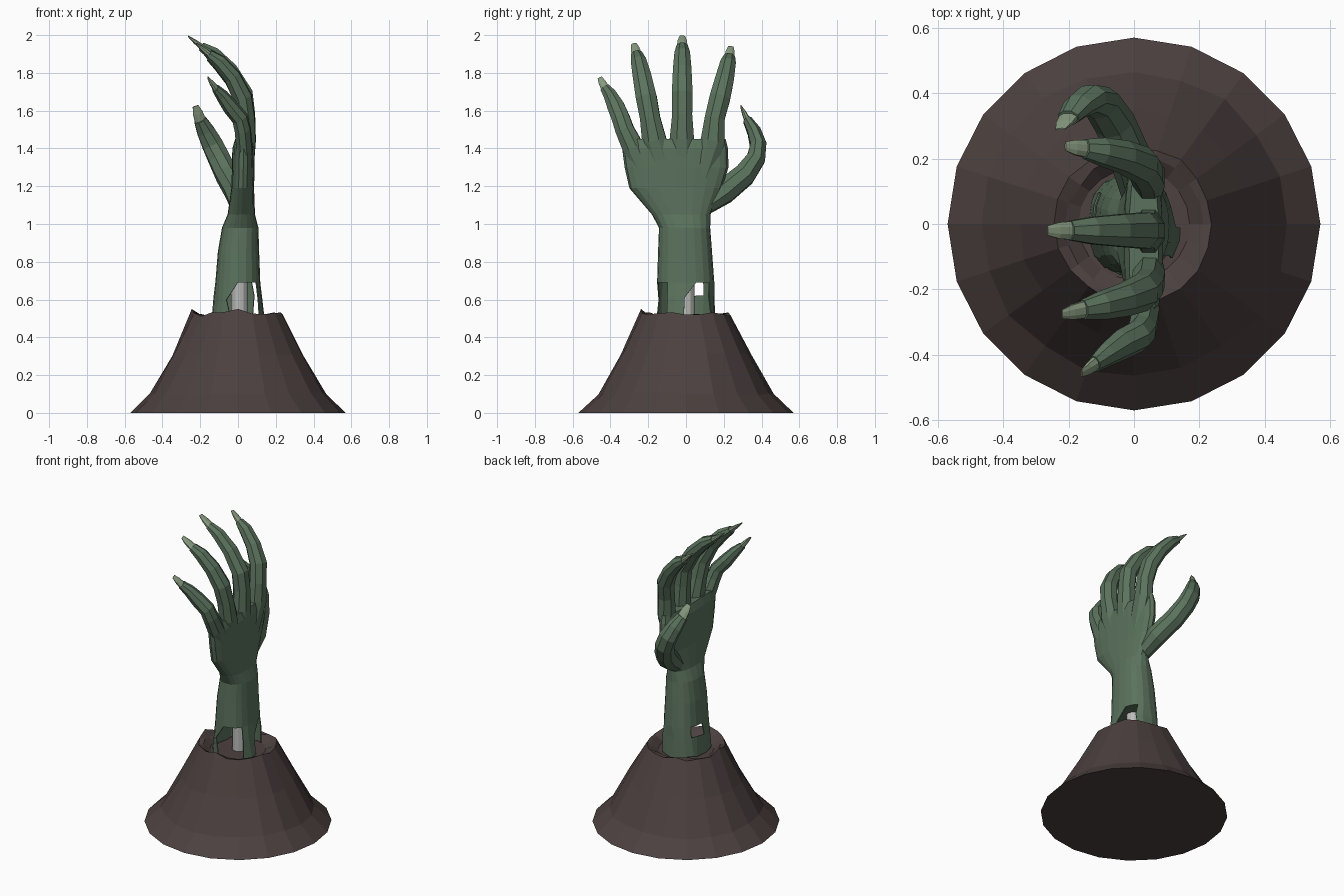
import bpy, bmesh, math, random
from mathutils import Vector

if "Cube" in bpy.data.objects:
    bpy.data.objects.remove(bpy.data.objects["Cube"])

random.seed(4)


def material(name, rgb):
    m = bpy.data.materials.new(name)
    m.diffuse_color = (*rgb, 1)
    m.use_nodes = True
    m.node_tree.nodes["Principled BSDF"].inputs["Base Color"].default_value = m.diffuse_color
    return m


SKIN = material("green skin", (0.105, 0.17, 0.11))
NAIL = material("pale nail", (0.25, 0.33, 0.22))
BONE = material("grey bone", (0.50, 0.50, 0.49))
SOIL = material("dark soil", (0.072, 0.052, 0.050))


def finish(name, bm, mat):
    bmesh.ops.recalc_face_normals(bm, faces=bm.faces)
    me = bpy.data.meshes.new(name)
    bm.to_mesh(me)
    bm.free()
    me.materials.append(mat)
    ob = bpy.data.objects.new(name, me)
    bpy.context.collection.objects.link(ob)
    return ob


def loft(name, rings, mat):
    """Skin a list of equal rings and cap both ends."""
    bm = bmesh.new()
    vs = [[bm.verts.new(p) for p in r] for r in rings]
    n = len(vs[0])
    for a, b in zip(vs, vs[1:]):
        for i in range(n):
            j = (i + 1) % n
            bm.faces.new((a[i], a[j], b[j], b[i]))
    bm.faces.new(vs[0])
    bm.faces.new(vs[-1])
    return finish(name, bm, mat)


def tube_rings(path, wide, n=8):
    """path: (x, y, z, half width, half thickness); wide: width direction."""
    pts = [Vector(p[:3]) for p in path]
    rings = []
    for k, p in enumerate(path):
        t = (pts[min(k + 1, len(pts) - 1)] - pts[max(k - 1, 0)]).normalized()
        nrm = t.cross(Vector(wide)).normalized()
        w = nrm.cross(t)
        angs = [2 * math.pi * (i + 0.5) / n for i in range(n)]
        rings.append([pts[k] + w * p[3] * 1.06 * math.cos(a) + nrm * p[4] * 1.06 * math.sin(a)
                      for a in angs])
    return rings


# soil mound: faceted cone with an uneven rim and a shallow crater
SIDES = 20
rings = []
for r, z, jr, jz in [(0.57, 0, 0, 0), (0.468, 0.1, 0.008, 0.008), (0.35, 0.31, 0.006, 0.01),
                     (0.24, 0.522, 0.006, 0.013), (0.205, 0.515, 0.008, 0.01),
                     (0.17, 0.485, 0, 0)]:
    ring = []
    for i in range(SIDES):
        a = 2 * math.pi * i / SIDES
        rr = r + random.uniform(-jr, jr)
        zz = z + random.uniform(-jz, jz)
        if r == 0.24 and i in (10, 15):
            zz = 0.55
        ring.append((rr * math.cos(a), rr * math.sin(a), zz))
    rings.append(ring)
loft("soil_mound", rings, SOIL)

# bone in the torn forearm
loft("bone", [[(0.007 + 0.043 * math.cos(math.pi * i / 6), 0.002 + 0.043 * math.sin(math.pi * i / 6), z)
               for i in range(12)] for z in (0.47, 0.72)], BONE)


# forearm and palm: rounded slices (z, ymin, ymax, xmin, xmax)
def slice_ring(z, y0, y1, x0, x1, n=SIDES, power=0.85):
    ring = []
    for i in range(n):
        c, s = math.cos(2 * math.pi * i / n), math.sin(2 * math.pi * i / n)
        ring.append(((x0 + x1) / 2 + (x1 - x0) / 2 * math.copysign(abs(c) ** power, c),
                     (y0 + y1) / 2 + (y1 - y0) / 2 * math.copysign(abs(s) ** power, s), z))
    return ring


SLICES = [(0.69, -0.153, 0.15, -0.12, 0.118), (0.85, -0.148, 0.138, -0.107, 0.112),
          (0.98, -0.143, 0.128, -0.085, 0.108), (1.05, -0.18, 0.13, -0.055, 0.09),
          (1.19, -0.30, 0.19, -0.035, 0.085), (1.30, -0.325, 0.225, -0.032, 0.088),
          (1.40, -0.338, 0.222, -0.03, 0.088), (1.45, -0.325, 0.21, -0.015, 0.075)]
loft("forearm_and_palm", [slice_ring(*s) for s in SLICES], SKIN)

# torn skin hanging below the forearm, with gaps
rows = [slice_ring(*SLICES[0]), slice_ring(0.61, -0.157, 0.152, -0.13, 0.128),
        slice_ring(0.485, -0.16, 0.155, -0.14, 0.142)]
for row in rows[1:]:
    for i, (x, y, z) in enumerate(row):
        a = math.radians(random.uniform(-6, 6))
        row[i] = (x * math.cos(a) - y * math.sin(a), x * math.sin(a) + y * math.cos(a),
                  z + random.uniform(-0.015, 0.015))
gaps = [{14, 15, 16, 17, 0, 1, 2, 8, 9}, {14, 15, 16, 17, 0, 1, 2}]
bm = bmesh.new()
vs = [[bm.verts.new(p) for p in r] for r in rows]
for k in range(2):
    for i in range(SIDES):
        j = (i + 1) % SIDES
        if i not in gaps[k]:
            bm.faces.new((vs[k][i], vs[k][j], vs[k + 1][j], vs[k + 1][i]))
        elif k == 0 and i in (13, 14, 0, 3):   # jagged corner flaps
            bm.faces.new((vs[0][i], vs[0][j], vs[1][i]))
bmesh.ops.delete(bm, geom=[v for v in bm.verts if not v.link_faces], context='VERTS')
torn = finish("torn_skin", bm, SKIN)
mod = torn.modifiers.new("thickness", 'SOLIDIFY')
mod.thickness = 0.006


# fingers: (x, y, z) from knuckle to fingertip, then nail tip
def digit(name, pts, nail_tip, widths, thick, wide, nail_w):
    path = [(*p, w, t) for p, w, t in zip(pts, widths, thick)]
    loft(name, tube_rings(path, wide), SKIN)
    end, tip = Vector(pts[-1]), Vector(nail_tip)
    start = end - (tip - end) * 0.25
    mid = end.lerp(tip, 0.5)
    nail = [(*start, nail_w, 0.018), (*mid, nail_w * 0.85, 0.011), (*tip, nail_w * 0.5, 0.003)]
    loft(name + "_nail", tube_rings(nail, wide), NAIL)


FW = (0.06, 0.066, 0.054, 0.056, 0.05, 0.042, 0.03)
FT = (0.03, 0.05, 0.05, 0.05, 0.044, 0.038, 0.024)
Y = (0, 1, 0)
digit("middle_finger", [(0.05, -0.02, 1.25), (0.045, -0.022, 1.45), (0.042, -0.02, 1.58),
                        (0.03, -0.02, 1.69), (-0.045, -0.02, 1.815), (-0.13, -0.02, 1.90),
                        (-0.195, -0.02, 1.94)],
      (-0.265, -0.02, 1.995), FW, FT, Y, 0.03)
digit("ring_finger", [(0.05, -0.11, 1.25), (0.045, -0.168, 1.44), (0.04, -0.19, 1.56),
                      (0.025, -0.21, 1.67), (-0.03, -0.232, 1.78), (-0.10, -0.25, 1.86),
                      (-0.155, -0.262, 1.90)],
      (-0.22, -0.276, 1.955), FW, FT, (0.05, 1, 0.15), 0.028)
digit("index_finger", [(0.05, 0.08, 1.25), (0.045, 0.142, 1.44), (0.04, 0.152, 1.56),
                       (0.025, 0.18, 1.67), (-0.03, 0.205, 1.77), (-0.10, 0.222, 1.85),
                       (-0.15, 0.23, 1.885)],
      (-0.21, 0.238, 1.94), FW, FT, (0, 1, -0.15), 0.028)
digit("little_finger", [(0.04, -0.20, 1.22), (0.035, -0.277, 1.40), (0.025, -0.325, 1.50),
                        (0.01, -0.345, 1.56), (-0.04, -0.37, 1.62), (-0.085, -0.40, 1.68),
                        (-0.12, -0.428, 1.72)],
      (-0.16, -0.457, 1.775), (0.05, 0.058, 0.05, 0.048, 0.046, 0.036, 0.027),
      (0.03, 0.042, 0.042, 0.042, 0.04, 0.032, 0.02), (0.1, 1, 0.35), 0.024)

# thumb: swings outward, then back across the palm
digit("thumb", [(0.015, 0.07, 1.07), (-0.01, 0.20, 1.17), (-0.06, 0.31, 1.26), (-0.10, 0.37, 1.345),
                (-0.135, 0.382, 1.42), (-0.17, 0.36, 1.49), (-0.20, 0.325, 1.55)],
      (-0.225, 0.29, 1.625), (0.045, 0.06, 0.06, 0.058, 0.056, 0.048, 0.034),
      (0.04, 0.065, 0.06, 0.05, 0.043, 0.036, 0.024), (1, 0.1, 0.25), 0.032)
